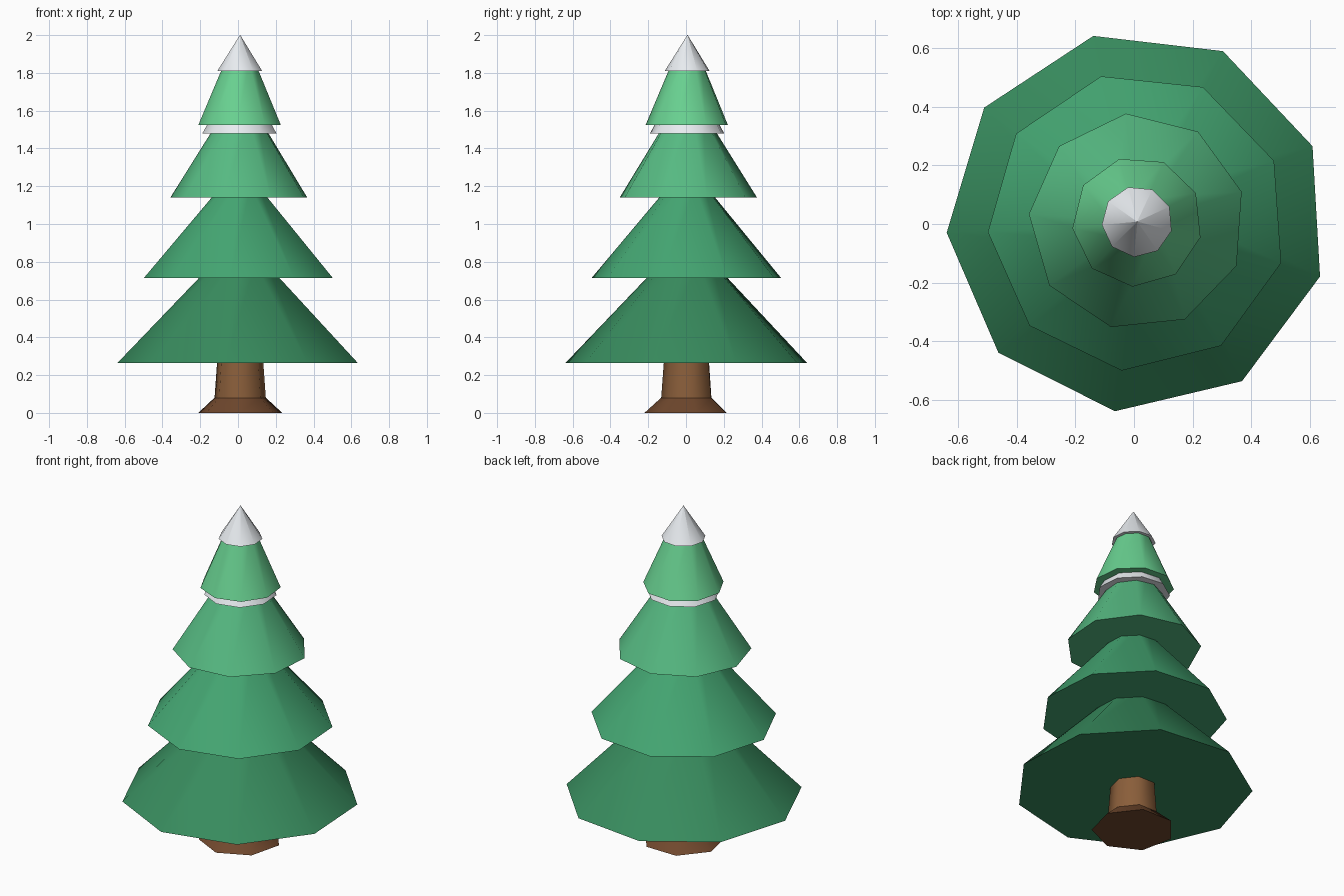
import bpy, math

if "Cube" in bpy.data.objects:
    bpy.data.objects.remove(bpy.data.objects["Cube"])

CX, CY = 0.011, 0.008  # shared axis of the tree


def material(name, rgb):
    def lin(c):
        c /= 255
        return c / 12.92 if c <= 0.04045 else ((c + 0.055) / 1.055) ** 2.4
    m = bpy.data.materials.new(name)
    m.diffuse_color = (*[lin(c) for c in rgb], 1)
    m.use_nodes = True
    m.node_tree.nodes["Principled BSDF"].inputs["Base Color"].default_value = m.diffuse_color
    return m


def frustum(name, sides, phase, z1, r1, z2, r2, mat):
    """Closed tapered prism with softly shaded sides and flat ends."""
    verts = []
    for z, r in ((z1, r1), (z2, r2)):
        for i in range(sides):
            a = math.radians(phase) + math.tau * i / sides
            verts.append((CX + r * math.cos(a), CY + r * math.sin(a), z))
    n = sides
    faces = [(i, (i + 1) % n, n + (i + 1) % n, n + i) for i in range(n)]
    faces += [tuple(reversed(range(n))), tuple(range(n, 2 * n))]
    me = bpy.data.meshes.new(name)
    me.from_pydata(verts, [], faces)
    for p in me.polygons:
        p.use_smooth = p.index < n
    me.materials.append(mat)
    me.update()
    ob = bpy.data.objects.new(name, me)
    bpy.context.collection.objects.link(ob)
    return ob


# Trunk and flared root base
frustum("root_flare", 7, -91, 0, 0.228, 0.08, 0.14, material("dark_bark", (112, 72, 45)))
frustum("trunk", 7, -91, 0.07, 0.14, 0.34, 0.12, material("bark", (138, 94, 58)))

# Foliage tiers: phase, bottom z, bottom radius, top z, top radius, colour
tiers = [
    (23.3, 0.265, 0.65, 0.79, 0.145, (56, 140, 94)),
    (24.0, 0.715, 0.51, 1.20, 0.10, (68, 166, 114)),
    (16.0, 1.14, 0.37, 1.57, 0.10, (86, 186, 130)),
    (26.0, 1.525, 0.222, 1.86, 0.08, (104, 208, 144)),
]
for k, (ph, z1, r1, z2, r2, col) in enumerate(tiers, 1):
    frustum(f"foliage_tier_{k}", 9, ph, z1, r1, z2, r2, material(f"green_{k}", col))

# Snow collar under the top tier and snow cap at the tip
snow = material("snow", (232, 236, 240))
frustum("snow_collar", 9, 24, 1.48, 0.2, 1.56, 0.155, snow)
frustum("snow_cap", 9, 25, 1.81, 0.121, 2.0, 0.001, snow)
